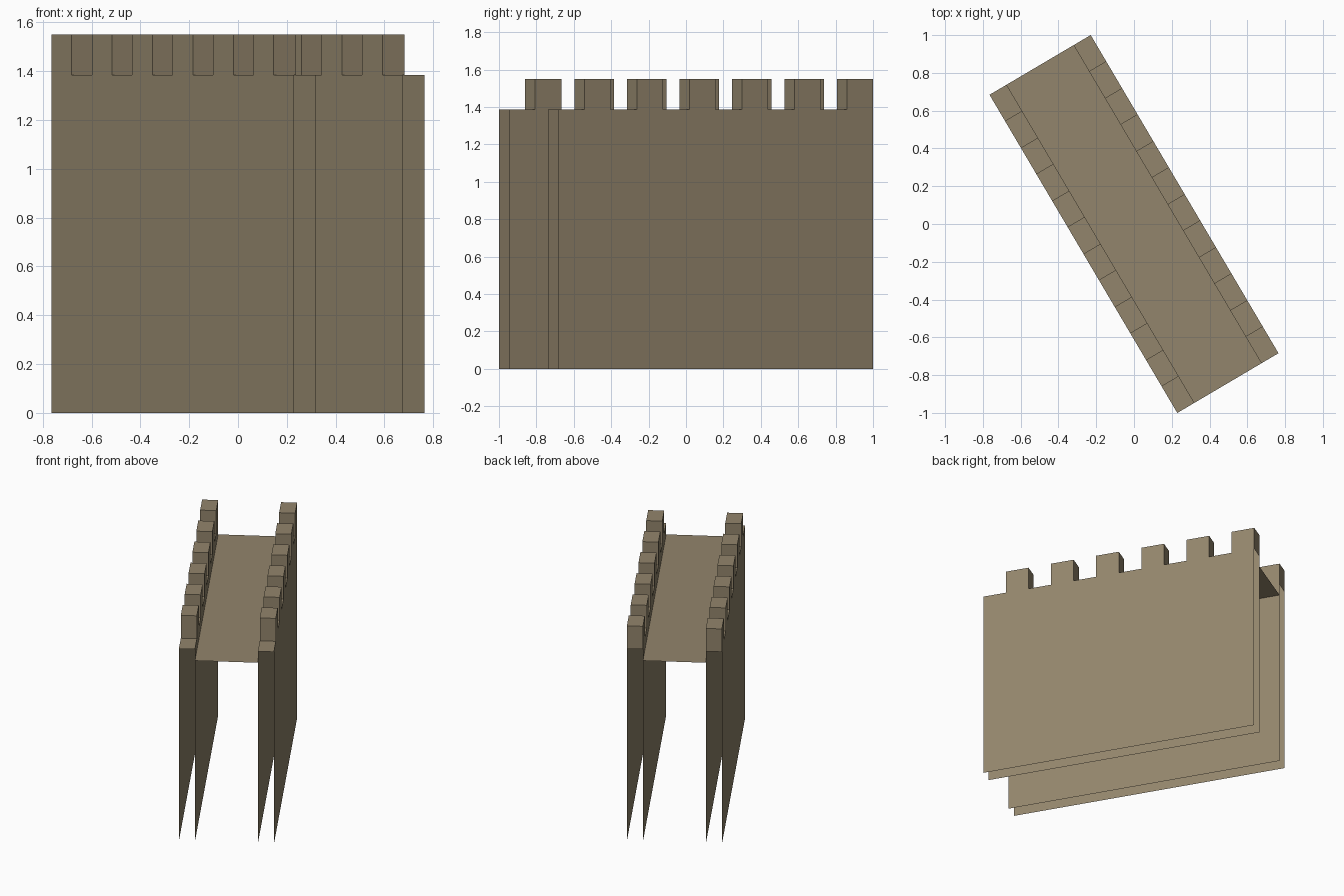
import bpy
import math
from mathutils import Matrix

if "Cube" in bpy.data.objects:
    bpy.data.objects.remove(bpy.data.objects["Cube"])

HALF_W, HALF_L = 0.311, 0.978     # half width and half length of the wall
THICK = 0.105                     # parapet thickness
Z_NOTCH, Z_TOP, Z_WALK = 1.385, 1.55, 1.303
SEGMENTS = 12
TURN = Matrix.Rotation(math.radians(30.55), 4, 'Z')

stone = bpy.data.materials.new("brown stone")
stone.diffuse_color = (0.29, 0.235, 0.15, 1)
stone.use_nodes = True
stone.node_tree.nodes["Principled BSDF"].inputs["Base Color"].default_value = stone.diffuse_color


def make_sheet(name, quads):
    """Object from a list of quads, with shared corners merged."""
    index, faces = {}, []
    for quad in quads:
        faces.append([index.setdefault(tuple(round(c, 5) for c in p), len(index))
                      for p in quad])
    mesh = bpy.data.meshes.new(name)
    mesh.from_pydata(list(index), [], faces)
    mesh.transform(TURN)
    mesh.materials.append(stone)
    obj = bpy.data.objects.new(name, mesh)
    bpy.context.collection.objects.link(obj)
    return obj


def parapet(name, x0, x1):
    """Hollow wall, open at the ends and base, with notched top."""
    step = 2 * HALF_L / SEGMENTS
    quads = []
    for i in range(SEGMENTS):
        y0 = -HALF_L + i * step
        y1 = y0 + step
        merlon = i % 2 == 1
        levels = [0, Z_NOTCH] + ([Z_TOP] if merlon else [])
        for a, b in zip(levels, levels[1:]):
            quads.append([(x0, y1, a), (x0, y0, a), (x0, y0, b), (x0, y1, b)])
            quads.append([(x1, y0, a), (x1, y1, a), (x1, y1, b), (x1, y0, b)])
        t = levels[-1]
        quads.append([(x0, y0, t), (x1, y0, t), (x1, y1, t), (x0, y1, t)])
        if merlon:  # end faces of the raised block
            a, b = Z_NOTCH, Z_TOP
            quads.append([(x0, y0, a), (x1, y0, a), (x1, y0, b), (x0, y0, b)])
            quads.append([(x1, y1, a), (x0, y1, a), (x0, y1, b), (x1, y1, b)])
    return make_sheet(name, quads)


# Two crenellated parapets
parapet("left_parapet", -HALF_W, -HALF_W + THICK)
parapet("right_parapet", HALF_W - THICK, HALF_W)

# Walkway between them
w = HALF_W - THICK
make_sheet("walkway", [[(-w, -HALF_L, Z_WALK), (w, -HALF_L, Z_WALK),
                        (w, HALF_L, Z_WALK), (-w, HALF_L, Z_WALK)]])
